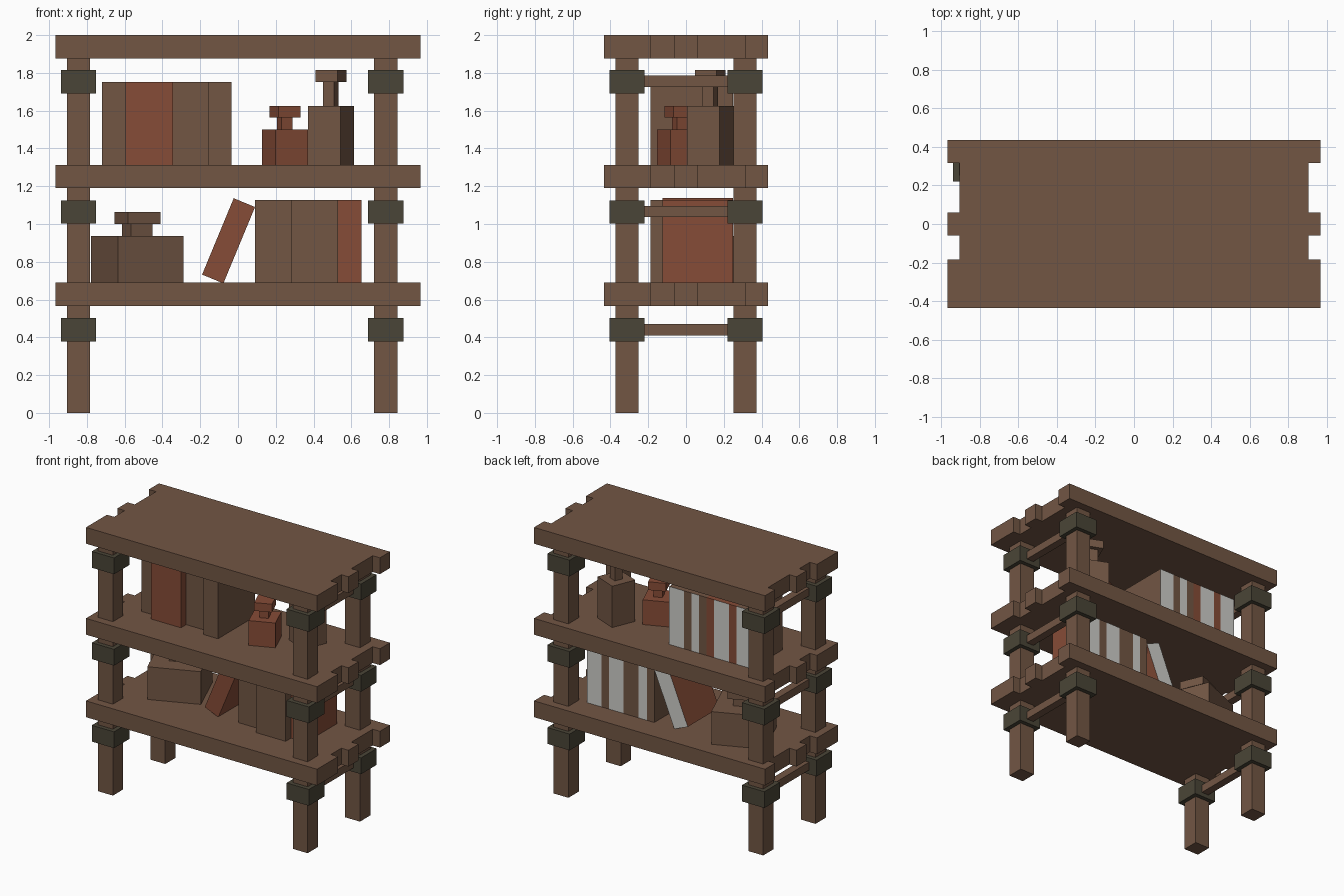
import bpy, bmesh, math
from mathutils import Matrix

if "Cube" in bpy.data.objects:
    bpy.data.objects.remove(bpy.data.objects["Cube"], do_unlink=True)


def material(name, rgb):
    lin = [((c / 255 + 0.055) / 1.055) ** 2.4 for c in rgb] + [1.0]
    m = bpy.data.materials.new(name)
    m.use_nodes = True
    m.diffuse_color = lin
    m.node_tree.nodes["Principled BSDF"].inputs["Base Color"].default_value = lin
    return m


WOOD = material("brown_wood", (114, 86, 68))
RED = material("red_brown", (134, 76, 55))
METAL = material("dark_metal", (74, 69, 55))
PAGES = material("page_white", (206, 206, 202))


def finish(name, bm, mats, loc=(0, 0, 0), rot=(0, 0, 0)):
    bmesh.ops.recalc_face_normals(bm, faces=bm.faces)
    me = bpy.data.meshes.new(name)
    bm.to_mesh(me)
    bm.free()
    for m in mats:
        me.materials.append(m)
    ob = bpy.data.objects.new(name, me)
    ob.location, ob.rotation_euler = loc, rot
    bpy.context.collection.objects.link(ob)
    return ob


def box_mesh(size):
    bm = bmesh.new()
    bmesh.ops.create_cube(bm, size=1, matrix=Matrix.Diagonal((*size, 1)))
    return bm


def box(name, center, size, mat, turn=0):
    return finish(name, box_mesh(size), [mat], center, (0, 0, math.radians(turn)))


def shelf(name, z0, z1):
    # Plank outline with two notches on each end
    X, N = 0.965, 0.905
    end = [(X, -0.435), (X, -0.185), (N, -0.185), (N, -0.06), (X, -0.06),
           (X, 0.06), (N, 0.06), (N, 0.315), (X, 0.315), (X, 0.435)]
    outline = end + [(-x, y) for x, y in reversed(end)]
    bm = bmesh.new()
    face = bm.faces.new([bm.verts.new((x, y, z0)) for x, y in outline])
    ext = bmesh.ops.extrude_face_region(bm, geom=[face])
    top = [v for v in ext["geom"] if isinstance(v, bmesh.types.BMVert)]
    bmesh.ops.translate(bm, verts=top, vec=(0, 0, z1 - z0))
    finish(name, bm, [WOOD])


def book(name, x, z, width, front, mat, lean=0):
    # Covered block with the page stripe cut into its back face
    back = 0.25
    bm = box_mesh((width, back - front, 0.4375))
    half = width / 2 - 0.0625 if width > 0.15 else width / 2
    if width > 0.15:
        for s in (-half, half):
            bmesh.ops.bisect_plane(bm, geom=bm.verts[:] + bm.edges[:] + bm.faces[:],
                                   plane_co=(s, 0, 0), plane_no=(1, 0, 0))
    bm.normal_update()
    for f in bm.faces:
        if f.normal.y > 0.9 and abs(f.calc_center_median().x) < half:
            f.material_index = 1
    finish(name, bm, [mat, PAGES], (x, (front + back) / 2, z),
           (0, math.radians(lean), 0))


def jar(name, x, y, turn, mat, parts):
    # Stacked square body, neck and cap
    for part, width, z0, z1 in parts:
        box(f"{name}_{part}", (x, y, (z0 + z1) / 2), (width, width, z1 - z0), mat, turn)


# Shelves
shelf("lower_shelf", 0.567, 0.69)
shelf("middle_shelf", 1.19, 1.313)
shelf("top_shelf", 1.877, 2.0)

# Legs, brackets and side rails
for side, x in (("right", -0.845), ("left", 0.782)):
    for end, y in (("front", -0.312), ("back", 0.312)):
        box(f"{end}_{side}_leg", (x, y, 0.945), (0.123, 0.123, 1.89), WOOD)
        for level, z in (("lower", 0.44), ("middle", 1.063), ("upper", 1.753)):
            box(f"{end}_{side}_{level}_bracket", (x, y, z), (0.186, 0.186, 0.123), METAL)
    for level, z in (("lower", 0.44), ("middle", 1.066), ("upper", 1.755)):
        box(f"{side}_{level}_rail", (x, 0, z), (0.06, 0.5, 0.06), WOOD)

# Upright books: left edge, right edge, front face, cover
FWD, SET = -0.188, -0.125
rows = {
    "upper": (1.532, [(-0.72, -0.595, SET, WOOD), (-0.595, -0.345, FWD, RED),
                      (-0.345, -0.157, SET, WOOD), (-0.157, -0.035, FWD, WOOD)]),
    "lower": (0.907, [(0.09, 0.283, SET, WOOD), (0.283, 0.53, FWD, WOOD),
                      (0.53, 0.653, SET, RED)]),
}
for row, (z, books) in rows.items():
    for i, (x0, x1, front, mat) in enumerate(books):
        book(f"{row}_book_{i + 1}", (x0 + x1) / 2, z, x1 - x0, front, mat)

# Leaning book
book("leaning_book", -0.05, 0.911, 0.122, SET, RED, 22.5)

# Jars
jar("wide_jar", -0.533, 0.07, 22.5, WOOD,
    [("body", 0.375, 0.69, 0.937), ("neck", 0.125, 0.937, 1.0), ("cap", 0.186, 1.0, 1.063)])
jar("red_jar", 0.248, -0.032, 22.5, RED,
    [("body", 0.187, 1.313, 1.5), ("neck", 0.0625, 1.5, 1.563), ("cap", 0.125, 1.563, 1.625)])
jar("tall_jar", 0.492, 0.128, -22.5, WOOD,
    [("body", 0.187, 1.313, 1.625), ("neck", 0.0625, 1.625, 1.753), ("cap", 0.125, 1.753, 1.815)])
